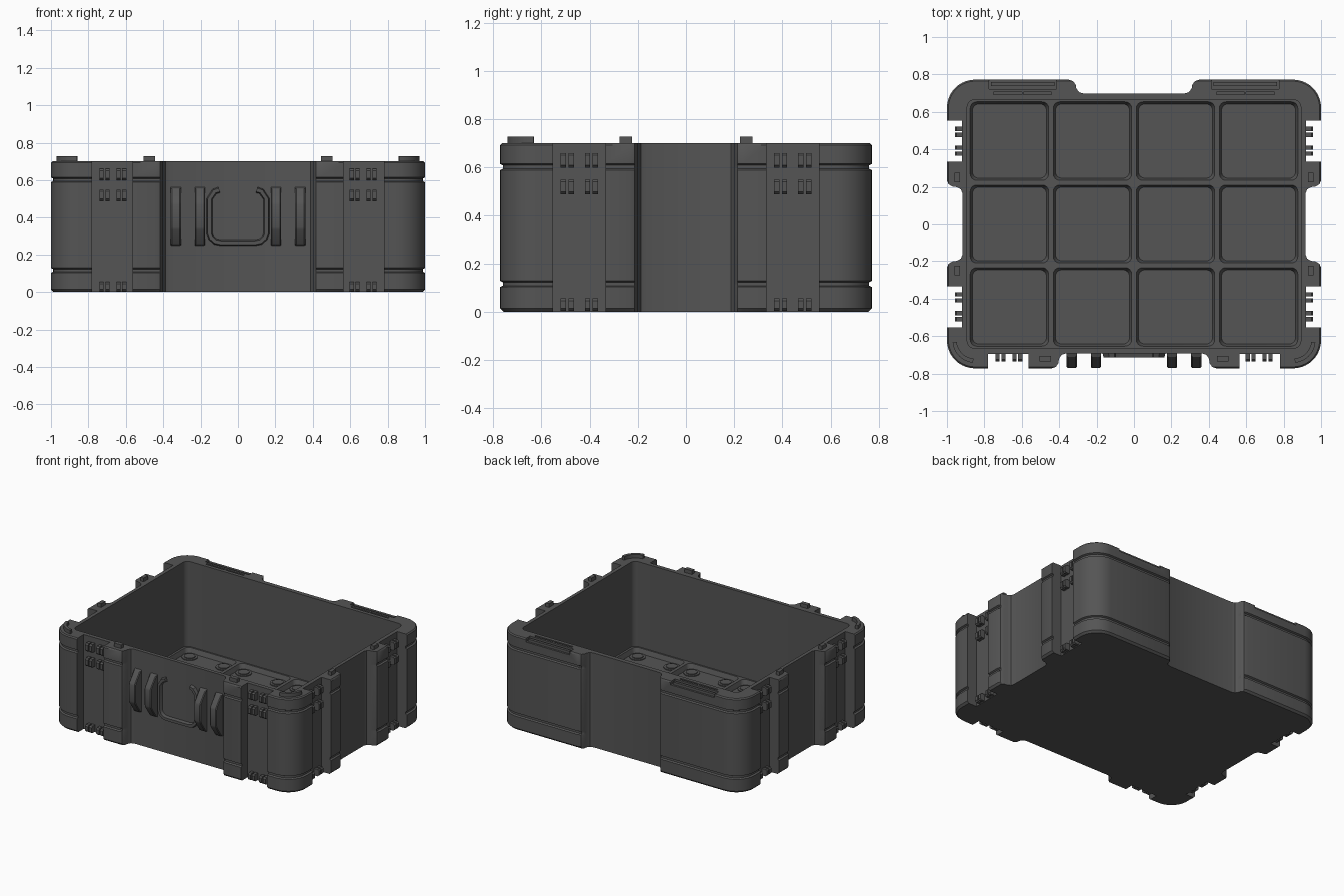
import bpy, bmesh, math

if "Cube" in bpy.data.objects:
    bpy.data.objects.remove(bpy.data.objects["Cube"])

mat = bpy.data.materials.new("charcoal_plastic")
mat.diffuse_color = (0.09, 0.09, 0.09, 1)
mat.use_nodes = True
mat.node_tree.nodes["Principled BSDF"].inputs["Base Color"].default_value = mat.diffuse_color
X, Y, H = 1.0, 0.772, 0.70      # outer half sizes and rim height
SIDE, FRONT, BACK = 0.917, 0.692, 0.698   # recessed wall planes


def finish(name, bm):
    bmesh.ops.recalc_face_normals(bm, faces=bm.faces)
    me = bpy.data.meshes.new(name)
    bm.to_mesh(me)
    bm.free()
    me.materials.append(mat)
    ob = bpy.data.objects.new(name, me)
    bpy.context.collection.objects.link(ob)
    return ob


def add_loft(bm, rings):
    """Closed solid through rings of equal point count."""
    vs = [[bm.verts.new(p) for p in r] for r in rings]
    n = len(vs[0])
    bm.faces.new(vs[0][::-1])
    bm.faces.new(vs[-1])
    for a, b in zip(vs, vs[1:]):
        for i in range(n):
            j = (i + 1) % n
            bm.faces.new((a[i], a[j], b[j], b[i]))


def add_box(bm, x0, x1, y0, y1, z0, z1):
    add_loft(bm, [[(x0, y0, z), (x1, y0, z), (x1, y1, z), (x0, y1, z)] for z in (z0, z1)])


def arc(cx, cy, r, a0, a1, n):
    return [(cx + r * math.cos(math.radians(a0 + (a1 - a0) * i / n)),
             cy + r * math.sin(math.radians(a0 + (a1 - a0) * i / n))) for i in range(n + 1)]


def round_rect(cx, cy, hx, hy, r, z):
    p = []
    for k, (sx, sy) in enumerate(((1, 1), (-1, 1), (-1, -1), (1, -1))):
        p += arc(cx + sx * (hx - r), cy + sy * (hy - r), r, 90 * k, 90 * k + 90, 6)
    return [(x, y, z) for x, y in p]


def step(x0, x1, w, o):
    """S-shaped rounded step from wall w at x0 up to the outer plane o at x1."""
    m, d, h = (x0 + x1) / 2, (x1 - x0) / 2, (o - w) / 2
    return [(x0, w), (x0 + d * .6, w + h * .2), (m - d * .05, w + h * .7),
            (m + d * .05, o - h * .7), (x1 - d * .6, o - h * .2), (x1, o)]


def outline(d, z):
    """Plan of the box; d pulls in only the outer block faces."""
    r = 0.15
    p = [(x, -y) for x, y in step(0.365, 0.44, FRONT, Y)]
    p += [(0.565, -Y), (0.565, -0.695), (0.78, -0.695), (0.78, -Y)]
    p += arc(X - r, -Y + r, r - d, -90, 0, 10)
    slot = [(X, 0.553), (0.92, 0.553), (0.92, 0.335), (X, 0.335)]
    side = slot + [(x, y) for y, x in reversed(step(0.165, 0.235, SIDE, X))]
    p += [(x, -y) for x, y in side] + side[::-1]
    p += arc(X - r, Y - r, r - d, 0, 90, 10)
    p += [(x, y) for x, y in reversed(step(0.27, 0.35, BACK, Y))]
    p += [(-x, y) for x, y in reversed(p)]
    cx, cy = X - d, Y - d
    return [(max(-cx, min(cx, x)), max(-cy, min(cy, y)), z) for x, y in p]


# Box body with bevelled foot and two horizontal grooves
levels = [(0.014, 0), (0, 0.014)]
for g in (0.115, 0.602):
    levels += [(0, g - 0.013), (0.012, g - 0.007), (0.012, g + 0.007), (0, g + 0.013)]
levels += [(0, H - 0.008), (0.008, H)]
bm = bmesh.new()
add_loft(bm, [outline(d, z) for d, z in levels])
body = finish("box_body", bm)


def cut(bm):
    c = finish("cutter", bm)
    c.hide_render = True
    m = body.modifiers.new("cut", 'BOOLEAN')
    m.operation, m.solver, m.object = 'DIFFERENCE', 'EXACT', c
    bpy.context.view_layer.objects.active = body
    bpy.ops.object.modifier_apply(modifier=m.name)
    bpy.data.objects.remove(c)


# Cavity
bm = bmesh.new()
add_loft(bm, [round_rect(0, 0, 0.892, 0.665, 0.04, z) for z in (0.07, 1)])
cut(bm)
# Shallow floor pockets, 4 x 3
cells = [(-0.666 + 0.444 * i, -0.444 + 0.444 * j) for i in range(4) for j in range(3)]
bm = bmesh.new()
for cx, cy in cells:
    add_loft(bm, [round_rect(cx, cy, h, h, 0.035, z) for h, z in ((0.198, 0.035), (0.213, 0.08))])
cut(bm)
# Hinge notches and thin slits in the back rim
bm = bmesh.new()
for s in (-1, 1):
    x0, x1 = sorted((s * 0.415, s * 0.775))
    add_box(bm, x0, x1, 0.722, 0.9, H - 0.025, 1)
    for c in (s * 0.515, s * 0.675):
        add_box(bm, c - 0.075, c + 0.075, 0.692, 0.706, H - 0.01, 1)
cut(bm)

# Round studs in the pocket corners
bm = bmesh.new()
for cx, cy in cells:
    for sx in (-1, 1):
        for sy in (-1, 1):
            x, y = cx + sx * 0.14, cy + sy * 0.14
            add_loft(bm, [round_rect(x, y, r, r, r * 0.98, z) for r, z in
                          ((0.054, 0.034), (0.054, 0.041), (0.038, 0.041), (0.038, 0.047))])
finish("floor_studs", bm)

# Hinge rods in the back notches
bm = bmesh.new()
for s in (-1, 1):
    x0, x1 = sorted((s * 0.425, s * 0.765))
    add_box(bm, x0, x1, 0.738, 0.758, H - 0.026, H - 0.006)
finish("hinge_rods", bm)

# Latch clips: paired bars in every slot at three heights
bm = bmesh.new()
for z0, z1 in ((0.004, 0.055), (0.49, 0.55), (0.60, 0.66)):
    def clip(place, wall, out):
        prof = [(wall - 0.004, z0), (out - 0.01, z0), (out, z0 + 0.01),
                (out, z1 - 0.01), (out - 0.01, z1), (wall - 0.004, z1)]
        for a in place:
            yield [[(a + k, o, z) for o, z in prof] for k in (-0.011, 0.011)]
    for s in (-1, 1):
        for rings in clip((0.608, 0.639, 0.698, 0.729), 0.695, 0.735):
            add_loft(bm, [[(s * a, -o, z) for a, o, z in r] for r in rings])
        for t in (-1, 1):
            for rings in clip((0.377, 0.409, 0.477, 0.509), 0.92, 0.958):
                add_loft(bm, [[(s * o, t * a, z) for a, o, z in r] for r in rings])
finish("latch_clips", bm)

# Stacking lugs on the rim
bm = bmesh.new()
for s in (-1, 1):
    add_box(bm, s * 0.475 - 0.03, s * 0.475 + 0.03, -0.735, -0.705, H - 0.01, 0.727)
    for t in (-1, 1):
        add_box(bm, s * 0.945 - 0.014, s * 0.945 + 0.014,
                t * 0.25 - 0.026, t * 0.25 + 0.026, H - 0.01, 0.727)
    curve = arc(0.85, -0.622, 0.12, -85, -5, 10) + arc(0.85, -0.622, 0.098, -5, -85, 10)
    add_loft(bm, [[(s * x, y, z) for x, y in curve] for z in (H - 0.01, 0.727)])
finish("stacking_lugs", bm)

# Upright ribs beside the grip
bm = bmesh.new()
prof = [(-0.685, 0.245), (-0.71, 0.255), (-0.765, 0.335), (-0.77, 0.35),
        (-0.77, 0.47), (-0.765, 0.485), (-0.71, 0.555), (-0.685, 0.565)]
for c in (-0.333, -0.204, 0.204, 0.333):
    rings = []
    for k, inset in ((-0.027, 0.006), (-0.021, 0), (0.021, 0), (0.027, 0.006)):
        rings.append([(c + k, min(y + inset, -0.685), z) for y, z in prof])
    add_loft(bm, rings)
finish("front_ribs", bm)

# U-shaped front grip moulding, swept along a mitred path
half = [(0.10, 0.548), (0.125, 0.54), (0.152, 0.50), (0.152, 0.315),
        (0.143, 0.288), (0.12, 0.268), (0.09, 0.262)]
path = half + [(-x, z) for x, z in reversed(half)]
rings = []
for i, (x, z) in enumerate(path):
    a, b = path[max(i - 1, 0)], path[min(i + 1, len(path) - 1)]
    l = math.hypot(b[0] - a[0], b[1] - a[1])
    nx, nz = (b[1] - a[1]) / l, -(b[0] - a[0]) / l
    rings.append([(x + nx * o, y, z + nz * o) for o, y in
                  ((-0.018, -0.685), (-0.01, -0.715), (0.01, -0.715), (0.018, -0.685))])
bm = bmesh.new()
add_loft(bm, rings)
finish("front_grip", bm)

# Smooth shading with sharp edges kept
for ob in bpy.context.collection.objects:
    ob.select_set(True)
bpy.context.view_layer.objects.active = body
bpy.ops.object.shade_smooth_by_angle(angle=math.radians(30))
